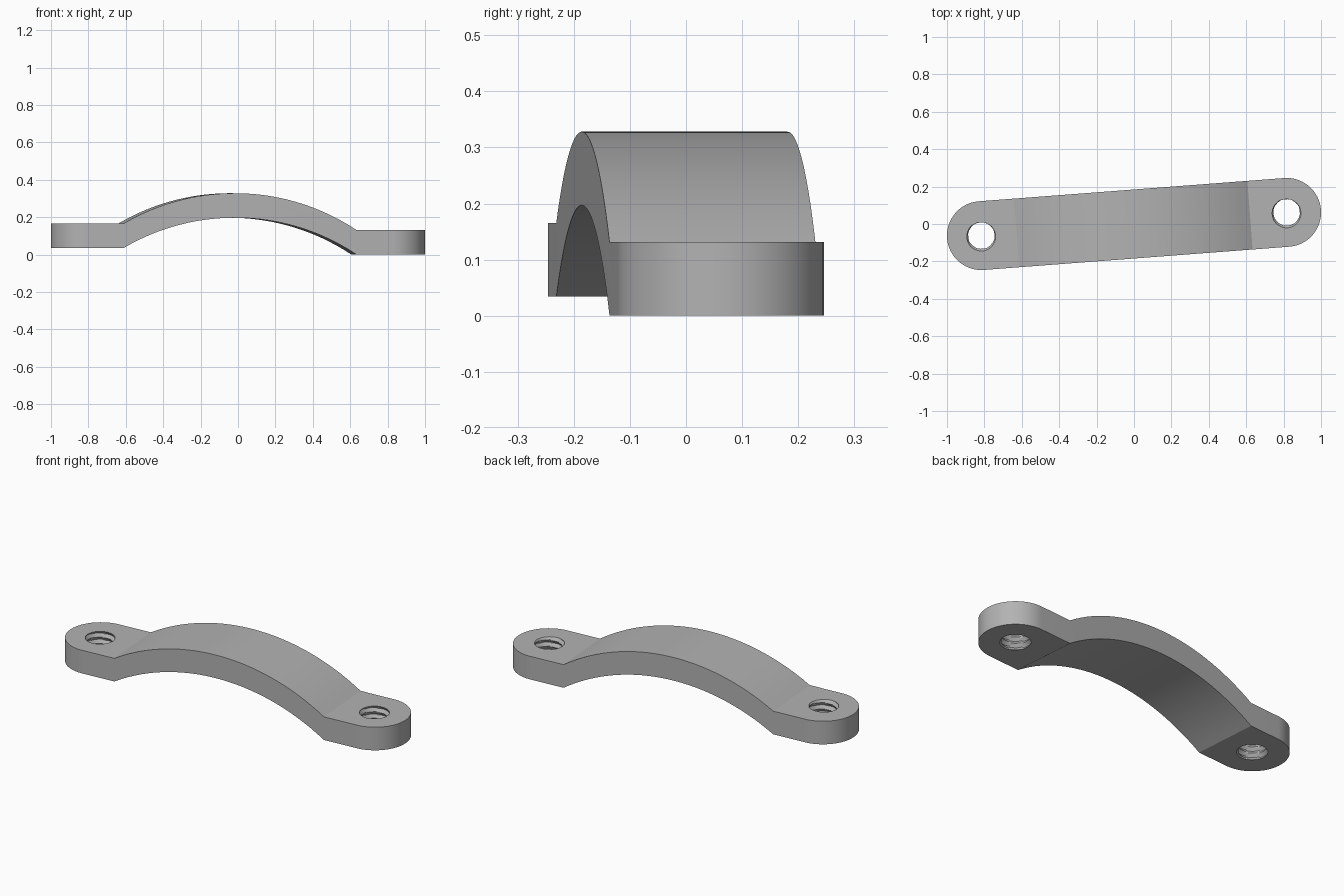
import bpy, bmesh
from math import sin, cos, pi, sqrt, radians
from mathutils import Matrix

if "Cube" in bpy.data.objects:
    bpy.data.objects.remove(bpy.data.objects["Cube"])

# Main sizes
THICK, HALF_W, EAR_U = 0.131, 0.184, 0.8185
APEX_U, APEX_Z, ARC_R = -0.031, 0.197, 1.18      # underside of the arch
LEFT_Z, RIGHT_Z = 0.034, 0.0                     # underside of the two ears
HOLE_R, GROOVE, PITCH = 0.07, 0.014, 0.036
SKEW = Matrix.Rotation(radians(4.35), 4, "Z")

grey = bpy.data.materials.new("plain grey")
grey.use_nodes = True
colour = (0.45, 0.45, 0.45, 1)
grey.diffuse_color = colour
grey.node_tree.nodes["Principled BSDF"].inputs["Base Color"].default_value = colour


def make_object(name, bm):
    bmesh.ops.recalc_face_normals(bm, faces=bm.faces)
    mesh = bpy.data.meshes.new(name)
    bm.to_mesh(mesh)
    bm.free()
    mesh.materials.append(grey)
    obj = bpy.data.objects.new(name, mesh)
    bpy.context.collection.objects.link(obj)
    return obj


def arc_end(low):
    """Distance from the apex where the arch drops to height low."""
    return sqrt(ARC_R ** 2 - (ARC_R - APEX_Z + low) ** 2)


def build_strap():
    """Loft of rectangles: round ear, arch, round ear."""
    stations = []
    steps = 20
    for i in range(steps + 1):
        a = pi / 2 * i / steps
        stations.append((-EAR_U - HALF_W * cos(a), HALF_W * sin(a), LEFT_Z))
    start, end = -arc_end(LEFT_Z), arc_end(RIGHT_Z)
    for i in range(33):
        d = start + (end - start) * i / 32
        z = APEX_Z - ARC_R + sqrt(ARC_R ** 2 - d * d)
        stations.append((APEX_U + d, HALF_W, z))
    for i in range(steps + 1):
        a = pi / 2 * i / steps
        stations.append((EAR_U + HALF_W * sin(a), HALF_W * cos(a), RIGHT_Z))

    bm = bmesh.new()
    rings = [[bm.verts.new((u, v, z)) for v, z in
              ((-w, low), (w, low), (w, low + THICK), (-w, low + THICK))]
             for u, w, low in stations]
    for a, b in zip(rings, rings[1:]):
        for k in range(4):
            n = (k + 1) % 4
            bm.faces.new((a[k], a[n], b[n], b[k]))
    bmesh.ops.remove_doubles(bm, verts=bm.verts, dist=1e-5)
    bmesh.ops.dissolve_limit(bm, angle_limit=0.001, verts=bm.verts, edges=bm.edges)
    return make_object("strap", bm)


def build_thread_cutter(u, low):
    """Column whose wall carries a helical V groove."""
    bm = bmesh.new()
    sides, rows_per_turn = 36, 8
    rows = int((THICK + 0.04) / PITCH * rows_per_turn) + 1
    rings = []
    for j in range(rows):
        ring = []
        for i in range(sides):
            phase = (j / rows_per_turn - i / sides) % 1
            r = HOLE_R + GROOVE * (1 - abs(2 * phase - 1))
            a = 2 * pi * i / sides
            z = low - 0.021 + PITCH * j / rows_per_turn
            ring.append(bm.verts.new((u + r * cos(a), r * sin(a), z)))
        rings.append(ring)
    for a, b in zip(rings, rings[1:]):
        for i in range(sides):
            n = (i + 1) % sides
            bm.faces.new((a[i], a[n], b[n], b[i]))
    bm.faces.new(rings[0])
    bm.faces.new(rings[-1])
    bmesh.ops.triangulate(bm, faces=bm.faces)
    cutter = make_object("thread_cutter", bm)
    cutter.hide_render = True
    return cutter


strap = build_strap()
bpy.context.view_layer.objects.active = strap
strap.select_set(True)

# Threaded screw holes
for u, low in ((-EAR_U, LEFT_Z), (EAR_U, RIGHT_Z)):
    cutter = build_thread_cutter(u, low)
    cut = strap.modifiers.new("screw_hole", "BOOLEAN")
    cut.operation, cut.solver, cut.object = "DIFFERENCE", "EXACT", cutter
    bpy.ops.object.modifier_apply(modifier=cut.name)
    bpy.data.objects.remove(cutter)

# Skew the strap in plan, then smooth the curves and keep the creases
strap.data.transform(SKEW)
bpy.ops.object.shade_smooth_by_angle(angle=radians(25))
